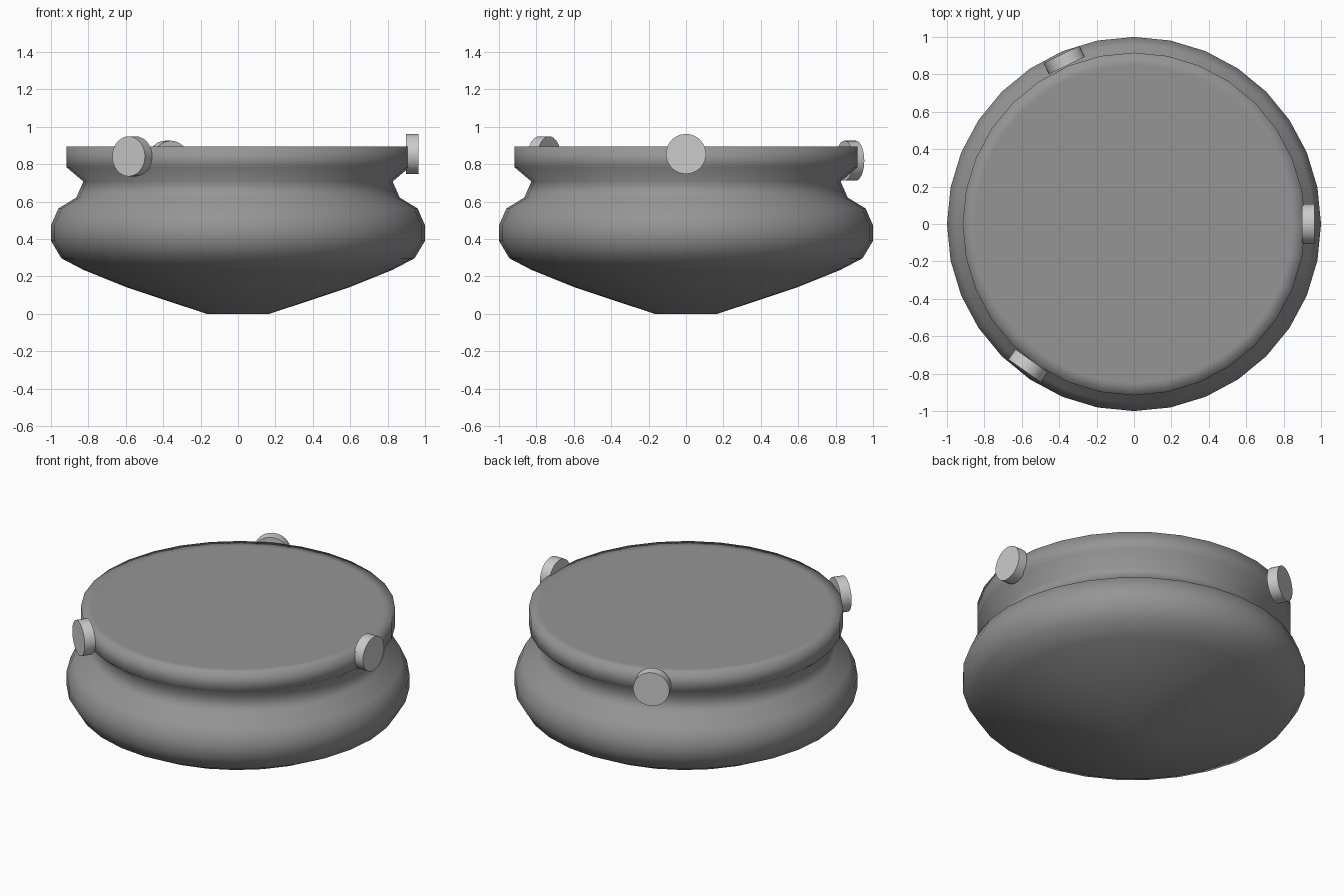
import bpy, bmesh
from math import cos, sin, pi, radians
from mathutils import Vector

if "Cube" in bpy.data.objects:
    bpy.data.objects.remove(bpy.data.objects["Cube"])

SIDES = 32

# Body: turned profile (radius, height), closed top and bottom
profile = [(0.167, 0), (0.59, 0.14), (0.826, 0.235), (0.944, 0.297),
           (1.0, 0.39), (1.0, 0.473), (0.96, 0.564), (0.864, 0.622),
           (0.827, 0.708), (0.916, 0.783), (0.916, 0.896), (0.85, 0.896)]
bm = bmesh.new()
rings = [[bm.verts.new((r * cos(2 * pi * i / SIDES), r * sin(2 * pi * i / SIDES), z))
          for i in range(SIDES)] for r, z in profile]
for lo, hi in zip(rings, rings[1:]):
    for i in range(SIDES):
        j = (i + 1) % SIDES
        bm.faces.new((lo[i], lo[j], hi[j], hi[i]))
bm.faces.new(rings[0][::-1])
bm.faces.new(rings[-1])
for f in bm.faces:
    f.smooth = True
mesh = bpy.data.meshes.new("body")
bm.to_mesh(mesh)
bm.free()
body = bpy.data.objects.new("body", mesh)
bpy.context.collection.objects.link(body)
dark = bpy.data.materials.new("dark_grey")
dark.diffuse_color = (0.3, 0.3, 0.3, 1)
dark.use_nodes = True
dark.node_tree.nodes["Principled BSDF"].inputs["Base Color"].default_value = dark.diffuse_color
mesh.materials.append(dark)


# Round studs set into the rim, each facing outwards
def stud(name, centre, angle):
    a = radians(angle)
    axis = Vector((cos(a), sin(a), 0))
    bpy.ops.mesh.primitive_cylinder_add(
        vertices=SIDES, radius=0.107, depth=0.066, location=centre,
        rotation=axis.to_track_quat('Z', 'Y').to_euler())
    bpy.context.object.name = name
    bpy.ops.object.shade_smooth_by_angle(angle=radians(30))


stud("right_stud", (0.931, 0, 0.855), 0)
stud("back_stud", (-0.373, 0.877, 0.819), 115.8)
stud("front_stud", (-0.566, -0.758, 0.842), 234.8)
